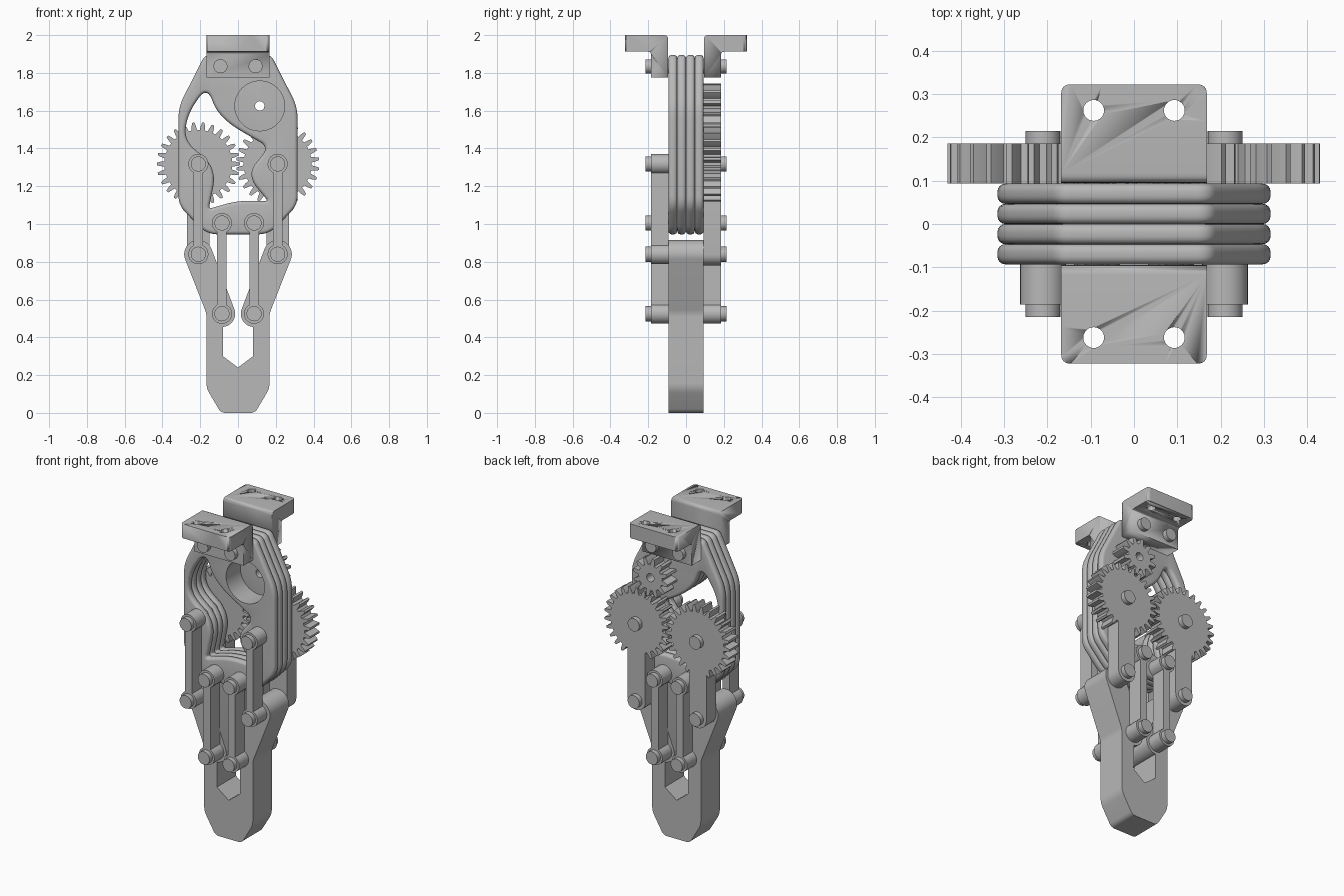
import bpy, bmesh
from math import sin, cos, pi, radians, atan2
from mathutils import Vector

if "Cube" in bpy.data.objects:
    bpy.data.objects.remove(bpy.data.objects["Cube"], do_unlink=True)

grey = bpy.data.materials.new("light_grey")
grey.use_nodes = True
grey.diffuse_color = (0.48, 0.48, 0.48, 1)
grey.node_tree.nodes["Principled BSDF"].inputs["Base Color"].default_value = grey.diffuse_color


# ---- profile helpers ----
def arc(cx, cz, r, a0, a1, n=16):
    """Points on an arc, angles in degrees."""
    return [(cx + r * cos(radians(a0 + (a1 - a0) * i / n)),
             cz + r * sin(radians(a0 + (a1 - a0) * i / n))) for i in range(n + 1)]


def circle(cx, cz, r, n=32):
    return arc(cx, cz, r, 0, 360, n)[:-1]


def rounded(points, steps=6):
    """Polygon whose corners (x, z, cut) are softened by quadratic curves."""
    out = []
    for i, p in enumerate(points):
        cut = p[2] if len(p) > 2 else 0
        c = Vector(p[:2])
        if not cut:
            out.append(tuple(c))
            continue
        a = Vector(points[i - 1][:2]) - c
        b = Vector(points[(i + 1) % len(points)][:2]) - c
        a *= min(cut / a.length, 0.49)
        b *= min(cut / b.length, 0.49)
        for k in range(steps + 1):
            t = k / steps
            out.append(tuple(c + a * (1 - t) ** 2 + b * t ** 2))
    return out


def gear_outline(cx, cz, root, tip, teeth, phase):
    pitch = 360 / teeth
    out = []
    for k in range(teeth):
        a = phase + k * pitch
        for f, r in ((-0.32, root), (-0.24, (root + tip) / 2), (-0.12, tip),
                     (0.12, tip), (0.24, (root + tip) / 2), (0.32, root)):
            t = radians(a + f * pitch)
            out.append((cx + r * cos(t), cz + r * sin(t)))
    return out


def oriented(loop, ccw):
    area = sum(loop[i - 1][0] * p[1] - p[0] * loop[i - 1][1] for i, p in enumerate(loop))
    return loop if (area > 0) == ccw else loop[::-1]


def inset(loop, d):
    """Move a loop to its left by d."""
    out = []
    for i, p in enumerate(loop):
        p = Vector(p)
        a = (p - Vector(loop[i - 1])).normalized()
        b = (Vector(loop[(i + 1) % len(loop)]) - p).normalized()
        na, nb = Vector((-a.y, a.x)), Vector((-b.y, b.x))
        out.append(p + (na + nb) * d / max(1 + na.dot(nb), 0.4))
    return out


def prism(name, loops, d0, d1, bevel=0, axis="Y", plain=()):
    """Extrude an outline (first loop) with holes; plain holes stay unbevelled."""
    place = {"X": lambda u, v, d: (d, u, v), "Y": lambda u, v, d: (u, d, v),
             "Z": lambda u, v, d: (u, v, d)}[axis]
    rings = [(0, d0), (0, d1)]
    if bevel:
        quarter = [(bevel * (1 - sin(t)), bevel * (1 - cos(t)))
                   for t in (pi / 8 * k for k in range(5))]
        rings = [(o, d0 + h) for o, h in quarter] + [(o, d1 - h) for o, h in quarter[::-1]]
    bm = bmesh.new()
    caps = [[], []]
    for i, loop in enumerate(list(loops) + list(plain)):
        loop = oriented(loop, i == 0)
        n = len(loop)
        levels = rings if i < len(loops) else [(0, d0), (0, d1)]
        rows = [[bm.verts.new(place(p[0], p[1], d)) for p in inset(loop, o)] for o, d in levels]
        for low, high in zip(rows, rows[1:]):
            for k in range(n):
                bm.faces.new((low[k - 1], low[k], high[k], high[k - 1]))
        for cap, row in zip(caps, (rows[0], rows[-1])):
            cap += [bm.edges.get((row[k - 1], row[k])) for k in range(n)]
    for cap in caps:
        bmesh.ops.triangle_fill(bm, edges=cap, use_beauty=True, normal=place(0, 0, 1))
    bmesh.ops.recalc_face_normals(bm, faces=bm.faces)
    mesh = bpy.data.meshes.new(name)
    bm.to_mesh(mesh)
    bm.free()
    mesh.materials.append(grey)
    obj = bpy.data.objects.new(name, mesh)
    bpy.context.collection.objects.link(obj)
    activate(obj)
    bpy.ops.object.shade_smooth_by_angle(angle=radians(30))
    return obj


def activate(obj):
    bpy.ops.object.select_all(action="DESELECT")
    obj.select_set(True)
    bpy.context.view_layer.objects.active = obj


INNER, OUTER, CAP = 0.093, 0.186, 0.215
GEAR_X, GEAR_Z, EAR_Z = 0.21, 1.318, 0.84
PIN_X, PIN_TOP, PIN_LOW = 0.085, 1.005, 0.525
MOTOR = (0.115, 1.625)

# ---- palm: four stacked plates with a curved window and a motor recess ----
half = [(0.165, 0.945, 0.06), (0.315, 1.10, 0.05), (0.315, 1.62, 0.06), (0.175, 1.895, 0.03)]
outline = rounded(half + [(-x, z, r) for x, z, r in half[::-1]])
window = rounded([(-0.268, 1.58, 0.08), (-0.165, 1.73, 0.08), (-0.10, 1.56, 0.15),
                  (0.14, 1.42, 0.02), (0.145, 1.385, 0.02), (0.045, 1.26, 0.12),
                  (0.16, 1.12, 0.02), (0.0, 1.125, 0.1), (-0.155, 1.08, 0.02),
                  (-0.11, 1.30, 0.14), (-0.285, 1.44, 0.08)], 10)
step = INNER / 2
for i in range(4):
    hole = circle(*MOTOR, 0.025 if i == 3 else 0.132, 48)
    prism(f"palm_plate_{i + 1}", [outline, window], -INNER + i * step,
          -INNER + (i + 1) * step, 0.018, plain=[hole])

# ---- gears on the back ----
prism("left_gear", [gear_outline(GEAR_X, GEAR_Z, 0.18, 0.22, 26, 180 + 180 / 26)], INNER, OUTER)
prism("right_gear", [gear_outline(-GEAR_X, GEAR_Z, 0.18, 0.22, 26, 0)], INNER, OUTER)
prism("pinion", [gear_outline(*MOTOR, 0.08, 0.12, 12, 279.8), circle(*MOTOR, 0.025)], INNER, OUTER)


def pin(name, x, z, r=0.04):
    prism(name, [circle(x, z, r)], -CAP, CAP)


def link(name, x, z0, z1, d0, d1):
    """Narrow bar with a round boss at each end."""
    w, r = 0.025, 0.053
    a = 28
    prism(name, [arc(x, z1, r, -90 + a, 270 - a, 28) + arc(x, z0, r, 90 + a, 450 - a, 28)], d0, d1)


# ---- fingers, links and pins, mirrored left and right ----
tilt = atan2(EAR_Z - PIN_LOW, GEAR_X - PIN_X) * 180 / pi
finger = rounded([(0, 0), (0.09, 0, 0.025), (0.167, 0.13, 0.03), (0.167, 0.527, 0.02)]
                 + arc(GEAR_X, EAR_Z, 0.075, tilt - 90, tilt + 90, 20)
                 + arc(PIN_X, PIN_LOW, 0.07, tilt + 90, 265, 14)
                 + [(0.08, 0.30), (0, 0.24)])
for side, s in (("left", 1), ("right", -1)):
    gx, px = s * GEAR_X, s * PIN_X
    prism(f"{side}_finger", [[(s * x, z) for x, z in finger]], -INNER, INNER)
    link(f"{side}_front_outer_link", gx, EAR_Z, GEAR_Z, -OUTER, -INNER)
    prism(f"{side}_gear_arm", [arc(gx, GEAR_Z, 0.06, 0, 180) + arc(gx, EAR_Z, 0.06, 180, 360)],
          INNER, OUTER)
    link(f"{side}_front_inner_link", px, PIN_LOW, PIN_TOP, -OUTER, -INNER)
    link(f"{side}_back_inner_link", px, PIN_LOW, PIN_TOP, INNER, OUTER)
    for where, x, z in (("gear", gx, GEAR_Z), ("ear", gx, EAR_Z),
                        ("palm", px, PIN_TOP), ("finger", px, PIN_LOW)):
        pin(f"{side}_{where}_pin", x, z)
    pin(f"{side}_bracket_bolt", s * 0.093, 1.835, 0.037)

# ---- angle brackets on top: L section trimmed to a rounded, drilled plan ----
section = [(0.095, 1.775), (0.186, 1.775), (0.186, 1.912, 0.015), (0.322, 1.912),
           (0.322, 2.0), (0.095, 2.0, 0.022)]
plan = [(-0.168, 0.05), (0.168, 0.05), (0.168, 0.322, 0.022), (-0.168, 0.322, 0.022)]
for side, s in (("front", -1), ("back", 1)):
    flip = lambda loop: [(x, s * y) for x, y in loop]
    bracket = prism(f"{side}_bracket", [[(s * y, z) for y, z in rounded(section)]],
                    -0.2, 0.2, axis="X")
    trim = prism("bracket_trim", [flip(rounded(plan))] +
                 [flip(circle(x, 0.262, 0.024)) for x in (-0.093, 0.093)], 1.7, 2.1, axis="Z")
    trim.hide_render = True
    activate(bracket)
    cut = bracket.modifiers.new("trim", "BOOLEAN")
    cut.operation, cut.solver, cut.object = "INTERSECT", "EXACT", trim
    bpy.ops.object.modifier_move_to_index(modifier="trim", index=0)
    bpy.ops.object.modifier_apply(modifier="trim")
    bpy.data.objects.remove(trim, do_unlink=True)
